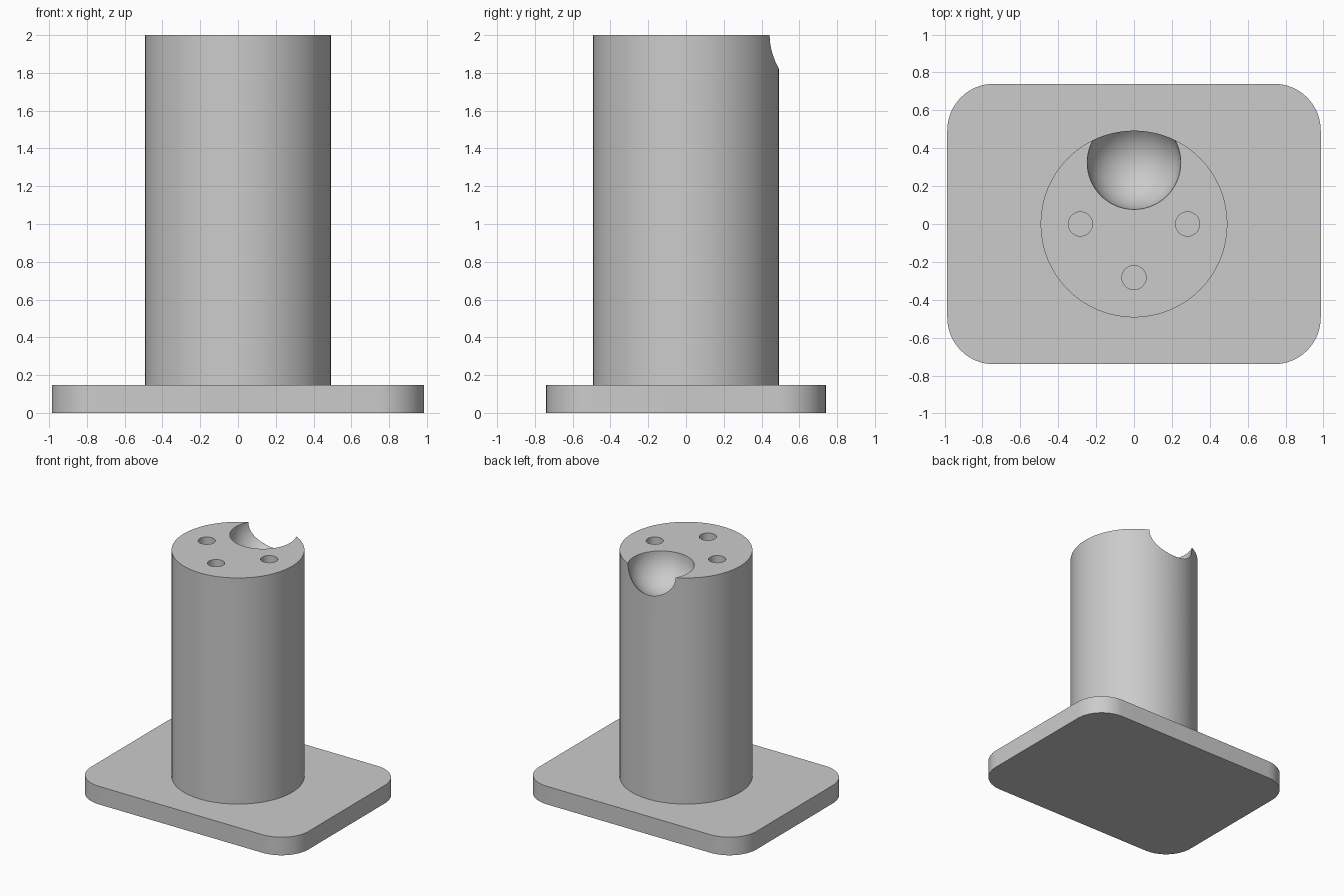
import bpy, bmesh
from math import radians

BASE_H, TOP = 0.148, 2.0
PILLAR_R, HOLE_R, HOLE_DEPTH, HOLE_OFFSET = 0.493, 0.064, 0.25, 0.283

default = bpy.data.objects.get("Cube")
if default:
    bpy.data.objects.remove(default, do_unlink=True)

grey = bpy.data.materials.new("plain grey")
grey.use_nodes = True
colour = (0.6, 0.6, 0.6, 1)
grey.diffuse_color = colour
grey.node_tree.nodes["Principled BSDF"].inputs["Base Color"].default_value = colour


def named(name):
    ob = bpy.context.object
    ob.name = name
    ob.data.materials.append(grey)
    return ob


def cylinder(name, r, x, y, low, high, sides):
    bpy.ops.mesh.primitive_cylinder_add(vertices=sides, radius=r, depth=high - low,
                                        location=(x, y, (low + high) / 2))
    return named(name)


def smooth(ob):
    bpy.ops.object.select_all(action='DESELECT')
    ob.select_set(True)
    bpy.context.view_layer.objects.active = ob
    bpy.ops.object.shade_smooth_by_angle(angle=radians(30))


def cut(ob, cutter):
    mod = ob.modifiers.new("cut", 'BOOLEAN')
    mod.operation, mod.solver, mod.object = 'DIFFERENCE', 'EXACT', cutter
    bpy.context.view_layer.objects.active = ob
    bpy.ops.object.modifier_apply(modifier=mod.name)
    bpy.data.objects.remove(cutter, do_unlink=True)


# Base plate with rounded upright corners
bpy.ops.mesh.primitive_cube_add(size=1, location=(0, 0, BASE_H / 2))
base = named("base_plate")
base.scale = (1.972, 1.48, BASE_H)
bpy.ops.object.transform_apply(location=False, rotation=False, scale=True)
bm = bmesh.new()
bm.from_mesh(base.data)
upright = [e for e in bm.edges if abs(e.verts[0].co.z - e.verts[1].co.z) > 0.01]
bmesh.ops.bevel(bm, geom=upright, offset=0.246, segments=16, profile=0.5, affect='EDGES')
bm.to_mesh(base.data)
bm.free()
smooth(base)

# Round pillar
pillar = cylinder("pillar", PILLAR_R, 0, 0, BASE_H, TOP, 96)

# Half-ball scoop that breaks through the rear wall
bpy.ops.mesh.primitive_uv_sphere_add(segments=64, ring_count=32, radius=0.247,
                                     location=(0, 0.324, TOP))
cut(pillar, named("scoop_cutter"))

# Three blind holes in the top
for x, y in ((-HOLE_OFFSET, 0), (HOLE_OFFSET, 0), (0, -HOLE_OFFSET)):
    cut(pillar, cylinder("hole_cutter", HOLE_R, x, y, TOP - HOLE_DEPTH, TOP + 0.1, 32))
smooth(pillar)
